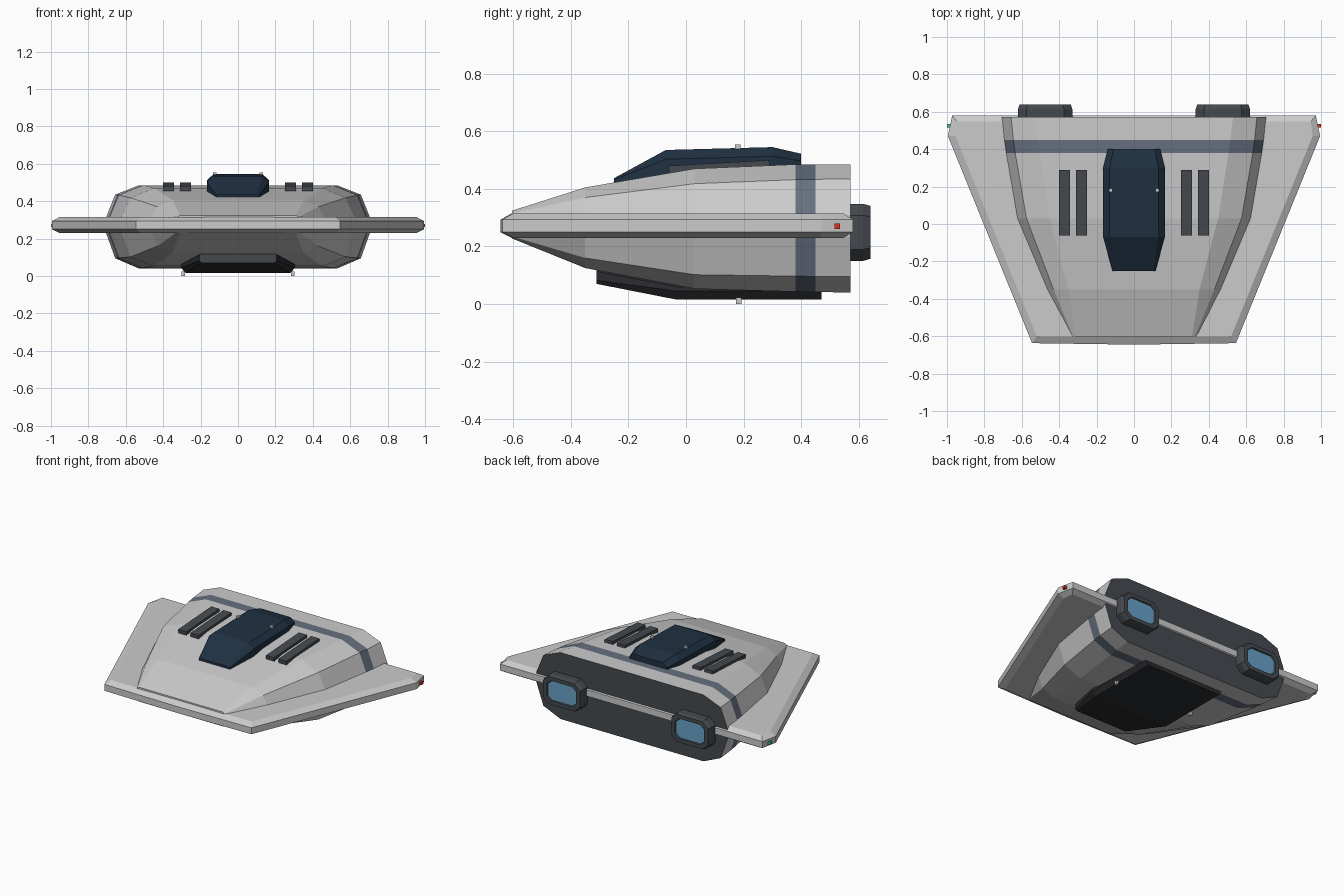
import bpy, bmesh
from math import atan2
from mathutils import Matrix

if "Cube" in bpy.data.objects:
    bpy.data.objects.remove(bpy.data.objects["Cube"])


def material(name, rgb):
    m = bpy.data.materials.new(name)
    m.diffuse_color = (*rgb, 1)
    m.use_nodes = True
    m.node_tree.nodes["Principled BSDF"].inputs["Base Color"].default_value = m.diffuse_color
    return m


NAVY = material("navy_glass", (0.014, 0.03, 0.055))
STRIPE = material("slate_stripe", (0.13, 0.16, 0.21))
DARK = material("dark_metal", (0.06, 0.068, 0.078))
BLACK = material("belly_black", (0.025, 0.026, 0.03))
GLOW = material("engine_blue", (0.14, 0.36, 0.58))
RED = material("red_light", (0.7, 0.03, 0.02))
GREEN = material("green_light", (0.05, 0.6, 0.2))


def finish(name, bm, mats=()):
    bmesh.ops.remove_doubles(bm, verts=bm.verts, dist=1e-5)
    bmesh.ops.recalc_face_normals(bm, faces=bm.faces)
    me = bpy.data.meshes.new(name)
    bm.to_mesh(me)
    bm.free()
    ob = bpy.data.objects.new(name, me)
    for m in mats:
        me.materials.append(m)
    bpy.context.collection.objects.link(ob)
    return ob


def loft(name, rings, mats=(), band_mats={}, cap_mats=(0, 0)):
    """Join rings of equal length with quads and cap both ends."""
    bm = bmesh.new()
    vs = [[bm.verts.new(p) for p in r] for r in rings]
    n = len(vs[0])
    for k, (a, b) in enumerate(zip(vs, vs[1:])):
        for i in range(n):
            f = bm.faces.new((a[i], a[(i + 1) % n], b[(i + 1) % n], b[i]))
            f.material_index = band_mats.get(k, 0)
    bm.faces.new(vs[0]).material_index = cap_mats[0]
    bm.faces.new(vs[-1]).material_index = cap_mats[1]
    return finish(name, bm, mats)


def octagon(y, w, z0, z1, cx, cz, x=0):
    """Chamfered rectangle in the xz plane."""
    half = [(w - cx, z0), (w, z0 + cz), (w, z1 - cz), (w - cx, z1)]
    return [(x + a, y, z) for a, z in half] + [(x - a, y, z) for a, z in reversed(half)]


def box(name, centre, size, mat=None, tilt=0):
    bm = bmesh.new()
    bmesh.ops.create_cube(bm, size=1)
    bm.transform(Matrix.Translation(centre) @ Matrix.Rotation(tilt, 4, 'X')
                 @ Matrix.Diagonal((*size, 1)))
    return finish(name, bm, [mat] if mat else [])


# wing plate: chamfered trapezoid with a small facet at the nose
def wing_ring(z, pts):
    return [(x, y, z) for x, y in pts] + [(-x, y, z) for x, y in reversed(pts)]


outer = [(0, -0.645), (0.545, -0.637), (0.995, 0.47), (0.972, 0.58)]
inner = [(0.036, -0.605), (0.52, -0.6), (0.955, 0.47), (0.945, 0.547)]
loft("wing_plate", [wing_ring(0.23, inner), wing_ring(0.25, outer),
                    wing_ring(0.293, outer), wing_ring(0.315, inner)])

# main hull: y, top half width, corner half width, side half width,
#            top z, upper corner z, lower corner z, bottom z
hull = [(-0.605, 0.31, 0.325, 0.335, 0.324, 0.315, 0.235, 0.228),
        (-0.35, 0.35, 0.43, 0.465, 0.405, 0.37, 0.16, 0.125),
        (0.03, 0.45, 0.575, 0.625, 0.47, 0.418, 0.102, 0.053),
        (0.38, 0.505, 0.635, 0.685, 0.485, 0.432, 0.097, 0.043),
        (0.45, 0.515, 0.645, 0.695, 0.485, 0.433, 0.096, 0.042),
        (0.572, 0.53, 0.657, 0.707, 0.485, 0.435, 0.095, 0.04)]
rings = []
for y, wt, wc, wo, zt, zc, zlc, zb in hull:
    side = [(wt, zb), (wc, zlc), (wo, 0.235), (wo, 0.31), (wc, zc), (wt, zt)]
    rings.append([(x, y, z) for x, z in side] + [(-x, y, z) for x, z in reversed(side)])
grey = material("hull_grey", (0.6, 0.6, 0.6))
loft("hull", rings, [grey, STRIPE, DARK], {3: 1}, (0, 2))

# canopy
loft("canopy", [octagon(-0.25, 0.115, 0.415, 0.437, 0.01, 0.005),
                octagon(-0.07, 0.165, 0.42, 0.535, 0.035, 0.032),
                octagon(0.30, 0.165, 0.42, 0.545, 0.035, 0.032),
                octagon(0.40, 0.14, 0.43, 0.522, 0.03, 0.025)], [NAVY])

# belly hatch
loft("belly_hatch", [octagon(-0.31, 0.205, 0.07, 0.125, 0.012, 0.012),
                     octagon(-0.03, 0.305, 0.015, 0.09, 0.025, 0.03),
                     octagon(0.47, 0.305, 0.015, 0.09, 0.025, 0.03)],
     [BLACK, DARK], {}, (1, 0))

for s, label in ((1, "right"), (-1, "left")):
    # engines with a glowing panel
    x = s * 0.475
    loft(f"engine_{label}", [octagon(0.54, 0.145, 0.15, 0.348, 0.045, 0.04, x),
                             octagon(0.615, 0.145, 0.15, 0.348, 0.045, 0.04, x),
                             octagon(0.64, 0.136, 0.157, 0.341, 0.042, 0.038, x),
                             octagon(0.64, 0.108, 0.182, 0.316, 0.03, 0.025, x),
                             octagon(0.632, 0.105, 0.185, 0.313, 0.03, 0.025, x)],
         [DARK, GLOW], {}, (0, 1))
    # roof vents
    for i, vx in enumerate((0.28, 0.371)):
        box(f"vent_{label}_{i + 1}", (s * vx, 0.115, 0.472), (0.06, 0.35, 0.036),
            DARK, atan2(0.02, 0.35))
    # small lamps
    box(f"tip_light_{label}", (s * 0.99, 0.525, 0.27), (0.02, 0.02, 0.018),
        RED if s > 0 else GREEN)
    box(f"canopy_light_{label}", (s * 0.125, 0.18, 0.545), (0.018, 0.02, 0.018))
    box(f"belly_light_{label}", (s * 0.292, 0.183, 0.012), (0.018, 0.02, 0.022))
